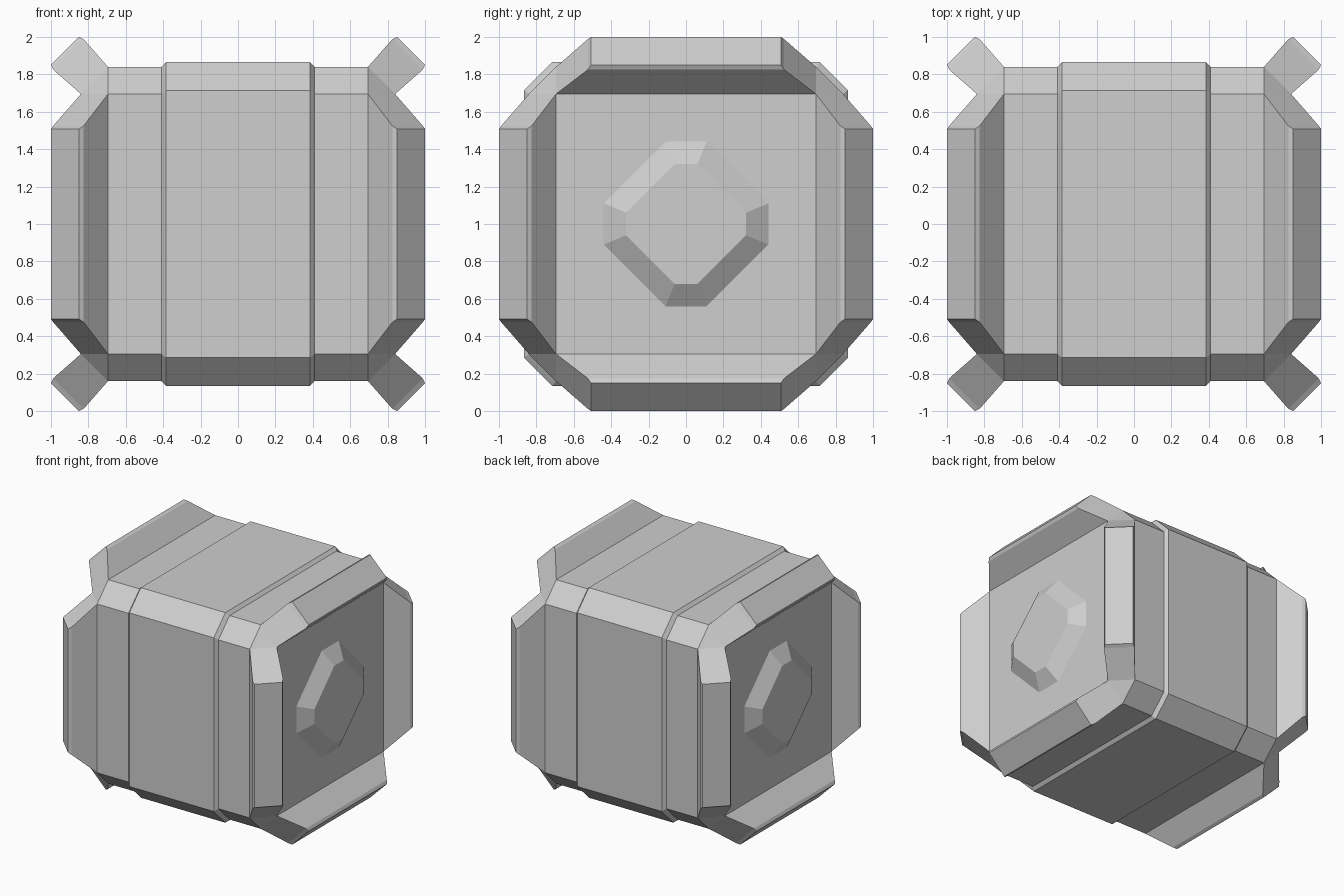
import bpy, bmesh

HALF, FLAT = 0.84, 0.695      # body half size, and where its chamfers start
MID = 1.0                     # height of the centre

cube = bpy.data.objects.get("Cube")
if cube:
    bpy.data.objects.remove(cube, do_unlink=True)

grey = bpy.data.materials.new("light_grey")
grey.use_nodes = True
colour = (0.62, 0.62, 0.62, 1)
grey.diffuse_color = colour
grey.node_tree.nodes["Principled BSDF"].inputs["Base Color"].default_value = colour


def octagon(x, a, b):
    """Chamfered square across x, reaching a, with flats reaching b."""
    pts = [(a, -b), (a, b), (b, a), (-b, a), (-a, b), (-a, -b), (-b, -a), (b, -a)]
    return [(x, y, MID + z) for y, z in pts]


def loft(name, rings):
    """Skin equal-length rings, cap both ends and make a flat-shaded object."""
    bm = bmesh.new()
    loops = [[bm.verts.new(p) for p in ring] for ring in rings]
    n = len(rings[0])
    for a, b in zip(loops, loops[1:]):
        for i in range(n):
            j = (i + 1) % n
            bm.faces.new((a[i], a[j], b[j], b[i]))
    bm.faces.new(loops[0])
    bm.faces.new(loops[-1])
    bmesh.ops.remove_doubles(bm, verts=bm.verts, dist=0.0005)
    bmesh.ops.recalc_face_normals(bm, faces=bm.faces)
    mesh = bpy.data.meshes.new(name)
    bm.to_mesh(mesh)
    bm.free()
    mesh.materials.append(grey)
    obj = bpy.data.objects.new(name, mesh)
    bpy.context.collection.objects.link(obj)
    return obj


# Chamfered body with a raised band round the middle
half_body = [(HALF, FLAT, FLAT), (FLAT, HALF, FLAT), (0.41, HALF, FLAT), (0.385, 0.865, 0.715)]
stations = [(-x, a, b) for x, a, b in half_body] + half_body[::-1]
loft("body", [octagon(*s) for s in stations])

# Fin sections: side reach, outward reach of each edge, half length
fin_steps = [(0.82, 0.68, 0.68), (HALF, FLAT, FLAT), (0.988, 0.825, 0.525), (1.0, 0.85, 0.508)]


def fin(name, sx, so, upright):
    """Flared guard along one edge of a side face."""
    rings = []
    for far, near, length in fin_steps:
        ring = []
        for x, out, along in ((far, near, -length), (far, near, length),
                              (near, far, length), (near, far, -length)):
            y, z = (so * out, along) if upright else (along, so * out)
            ring.append((sx * x, y, MID + z))
        rings.append(ring)
    loft(name, rings)


for side, sx in (("left", 1), ("right", -1)):
    fin(f"{side}_top_fin", sx, 1, False)
    fin(f"{side}_bottom_fin", sx, -1, False)
    fin(f"{side}_front_fin", sx, -1, True)
    fin(f"{side}_back_fin", sx, 1, True)
    # Raised eight-sided boss on the side face
    loft(f"{side}_boss", [octagon(sx * (HALF - 0.02), 0.44, 0.11),
                          octagon(sx * HALF, 0.44, 0.11),
                          octagon(sx * (HALF + 0.08), 0.32, 0.06)])
